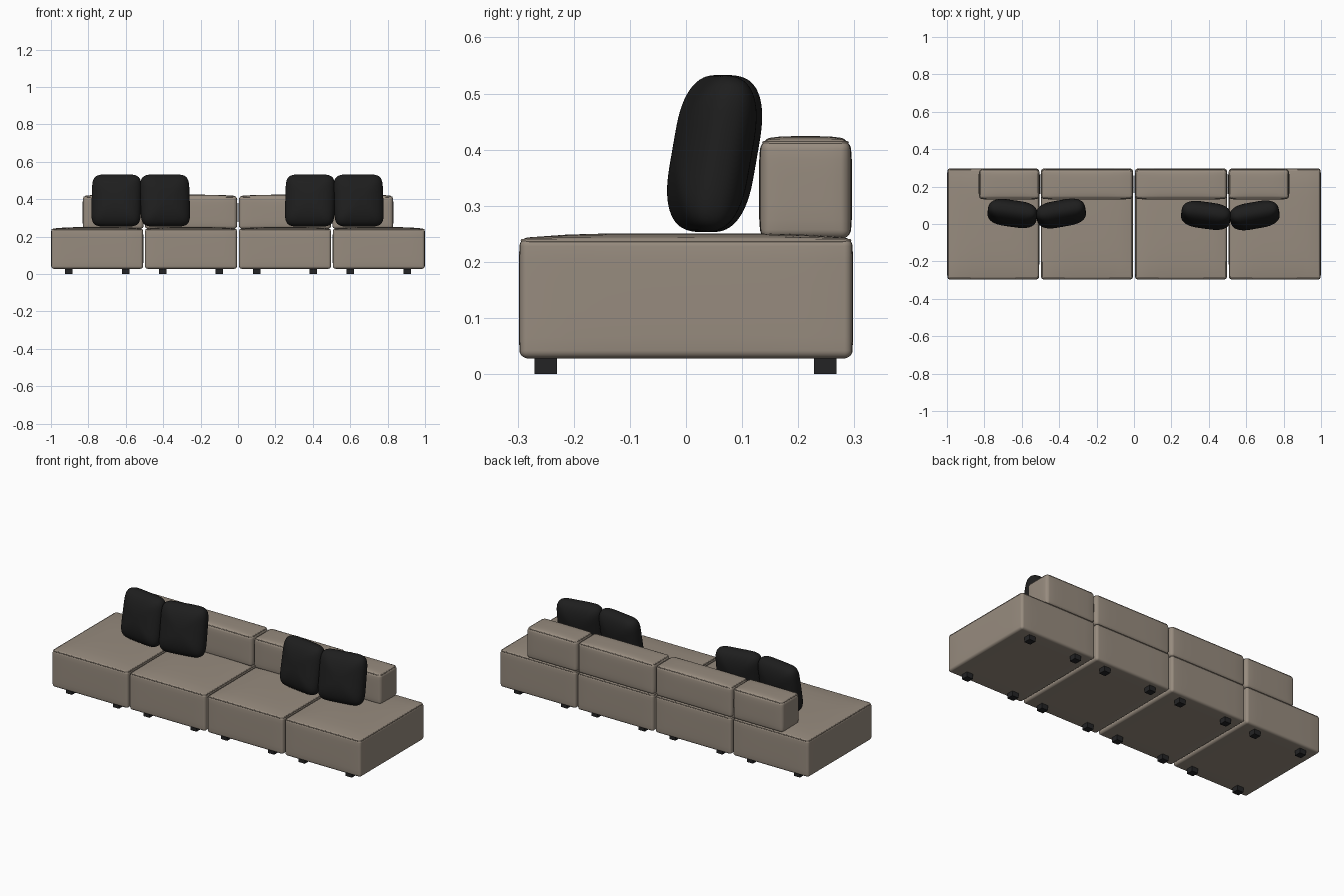
import bpy, bmesh, math
from mathutils import Vector, Matrix

cube = bpy.data.objects.get("Cube")
if cube:
    bpy.data.objects.remove(cube)


def material(name, rgb):
    m = bpy.data.materials.new(name)
    m.use_nodes = True
    color = (*rgb, 1)
    m.diffuse_color = color
    bsdf = m.node_tree.nodes["Principled BSDF"]
    bsdf.inputs["Base Color"].default_value = color
    bsdf.inputs["Roughness"].default_value = 0.8
    return m


FABRIC = material("taupe fabric", (0.31, 0.26, 0.21))
BLACK = material("black fabric", (0.013, 0.013, 0.013))
LEG = material("dark plastic", (0.017, 0.017, 0.018))


def grid_cube(cuts):
    bm = bmesh.new()
    bmesh.ops.create_cube(bm, size=2)
    bmesh.ops.subdivide_edges(bm, edges=bm.edges[:], cuts=cuts, use_grid_fill=True)
    return bm


def add_object(bm, name, mat, smooth=True):
    mesh = bpy.data.meshes.new(name)
    bm.to_mesh(mesh)
    bm.free()
    mesh.materials.append(mat)
    for p in mesh.polygons:
        p.use_smooth = smooth
    obj = bpy.data.objects.new(name, mesh)
    bpy.context.collection.objects.link(obj)
    return obj


def upholstered_block(name, center, half, radius, bulge, crown):
    """Soft-edged block with swollen panels and a crowned top."""
    bm = grid_cube(15)
    for v in bm.verts:
        t = v.co.copy()
        p, inner = Vector(), Vector()
        for i in range(3):
            a, core = abs(t[i]), half[i] - radius
            pos = core * a * 2 if a <= 0.5 else core + radius * (a - 0.5) * 2
            p[i] = math.copysign(pos, t[i])
            inner[i] = max(-core, min(core, p[i]))
        q = inner + (p - inner).normalized() * radius
        swell = [1 - (q[i] / half[i]) ** 4 for i in range(3)]
        for i in range(3):
            if abs(t[i]) > 0.99:
                j, k = (i + 1) % 3, (i + 2) % 3
                amount = bulge if i < 2 else (crown if t.z > 0 else 0)
                q[i] += math.copysign(amount * swell[j] * swell[k], t[i])
        v.co = q + Vector(center)
    return add_object(bm, name, FABRIC)


def piping(name, center, half, radius, thick):
    """Raised welt around the top edge and down the four corners."""
    cu = bpy.data.curves.new(name, 'CURVE')
    cu.dimensions = '3D'
    cu.bevel_depth = thick
    cu.bevel_resolution = 2
    inset = radius * 0.3
    hx, hy, hz = half[0] - inset, half[1] - inset, half[2] - inset
    corners = [(1, 1), (-1, 1), (-1, -1), (1, -1)]
    loop = []
    for n, (sx, sy) in enumerate(corners):
        for s in range(5):
            a = math.pi / 2 * (n + s / 4)
            loop.append((sx * (hx - radius) + radius * math.cos(a),
                         sy * (hy - radius) + radius * math.sin(a), hz))
    d = radius * (1 - math.sqrt(0.5))
    paths = [(loop, True)]
    paths += [([(sx * (hx - d), sy * (hy - d), z) for z in (hz, -hz + radius)], False)
              for sx, sy in corners]
    for pts, closed in paths:
        sp = cu.splines.new('POLY')
        sp.points.add(len(pts) - 1)
        for pt, co in zip(sp.points, pts):
            pt.co = (*co, 1)
        sp.use_cyclic_u = closed
    cu.materials.append(FABRIC)
    obj = bpy.data.objects.new(name, cu)
    obj.location = center
    bpy.context.collection.objects.link(obj)


def pillow(name, location, yaw, tilt, half):
    """Puffy square cushion with a rounded-square outline."""
    bm = grid_cube(23)
    place = (Matrix.Translation(location) @ Matrix.Rotation(yaw, 4, 'Z')
             @ Matrix.Rotation(tilt, 4, 'X'))
    for v in bm.verts:
        d = v.co.normalized()
        outline = (abs(d.x) ** 6 + abs(d.z) ** 6) ** (1 / 6)
        size = (outline ** 2.3 + abs(d.y) ** 2.3) ** (1 / 2.3)
        p = d / size
        v.co = place @ Vector([p[i] * half[i] for i in range(3)])
    return add_object(bm, name, BLACK)


# Seat modules, backrests and feet, mirrored left and right
for side, sx in (("left", 1), ("right", -1)):
    for part, x, back_x, back_half in (("inner", 0.2515, 0.2515, 0.244),
                                       ("outer", 0.753, 0.667, 0.160)):
        label = f"{side}_{part}"
        center, half = (sx * x, 0, 0.135), (0.245, 0.296, 0.107)
        upholstered_block(f"{label}_seat", center, half, 0.014, 0.002, 0.009)
        piping(f"{label}_seat_piping", center, half, 0.014, 0.003)

        center, half = (sx * back_x, 0.213, 0.329), (back_half, 0.079, 0.088)
        upholstered_block(f"{label}_backrest", center, half, 0.016, 0.004, 0.007)
        piping(f"{label}_backrest_piping", center, half, 0.016, 0.003)

        for fx in (-0.152, 0.152):
            for end, fy in (("front", -0.25), ("back", 0.248)):
                bm = bmesh.new()
                bmesh.ops.create_cube(bm, size=1, matrix=Matrix.Translation(
                    (sx * x + fx, fy, 0.016)) @ Matrix.Diagonal((0.04, 0.04, 0.032, 1)))
                add_object(bm, f"{label}_{end}_foot", LEG, False)

# Two pairs of loose cushions leaning back
for side, x, y in (("right", -0.52, 0.056), ("left", 0.515, 0.046)):
    for place, off, yaw in (("right", -0.13, -8), ("left", 0.13, 10)):
        pillow(f"{side}_pair_{place}_cushion", (x + off, y, 0.393),
               math.radians(yaw), math.radians(-10), (0.133, 0.066, 0.141))
